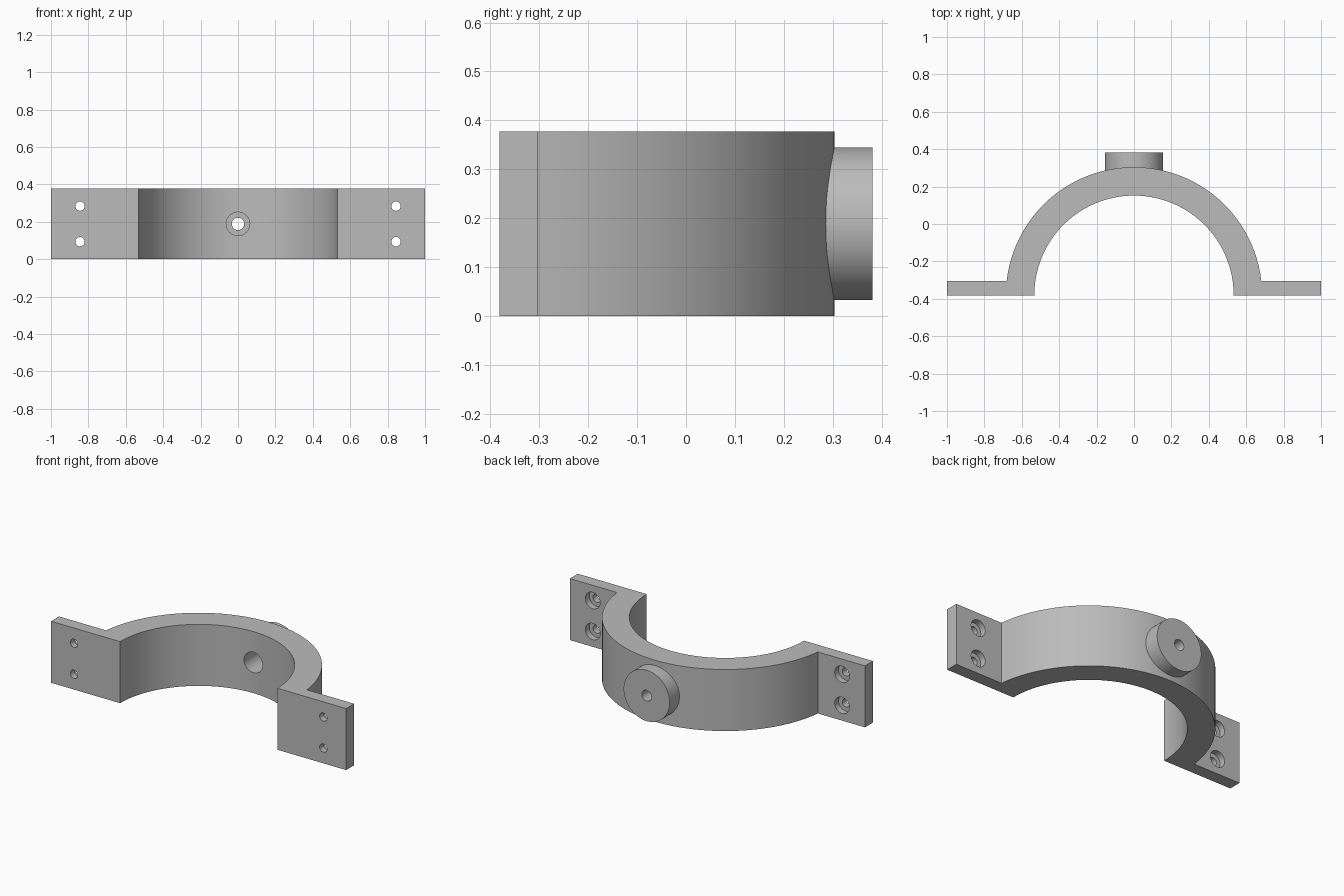
import bpy, bmesh, math
from mathutils import Matrix

if "Cube" in bpy.data.objects:
    bpy.data.objects.remove(bpy.data.objects["Cube"], do_unlink=True)

HEIGHT = 0.377
FRONT, BACK = -0.381, 0.381
INNER, OUTER = 0.533, 0.685
FLANGE_BACK = FRONT + 0.077
MID = HEIGHT / 2

grey = bpy.data.materials.new("plain_grey")
grey.use_nodes = True
colour = (0.5, 0.5, 0.5, 1)
grey.diffuse_color = colour
grey.node_tree.nodes["Principled BSDF"].inputs["Base Color"].default_value = colour


def make_object(name, bm):
    bmesh.ops.recalc_face_normals(bm, faces=bm.faces)
    mesh = bpy.data.meshes.new(name)
    bm.to_mesh(mesh)
    bm.free()
    mesh.materials.append(grey)
    ob = bpy.data.objects.new(name, mesh)
    bpy.context.collection.objects.link(ob)
    return ob


def y_cylinder(name, x, z, radius, y0, y1, sides):
    bm = bmesh.new()
    place = Matrix.Translation((x, (y0 + y1) / 2, z)) @ Matrix.Rotation(math.pi / 2, 4, "X")
    bmesh.ops.create_cone(bm, cap_ends=True, segments=sides, radius1=radius,
                          radius2=radius, depth=y1 - y0, matrix=place)
    return make_object(name, bm)


def arc(radius, start, end, steps=48):
    for i in range(steps + 1):
        a = start + (end - start) * i / steps
        yield radius * math.cos(a), FRONT + radius * math.sin(a)


def combine(target, other, operation):
    mod = target.modifiers.new(other.name, "BOOLEAN")
    mod.operation = operation
    mod.solver = "EXACT"
    mod.object = other
    bpy.context.view_layer.objects.active = target
    bpy.ops.object.modifier_apply(modifier=mod.name)
    bpy.data.objects.remove(other, do_unlink=True)


# Half-ring strap with a flange at each end, extruded upward
join = math.asin((FLANGE_BACK - FRONT) / OUTER)
outline = [(1, FRONT), (1, FLANGE_BACK)]
outline += arc(OUTER, join, math.pi - join)
outline += [(-1, FLANGE_BACK), (-1, FRONT)]
outline += arc(INNER, math.pi, 0)
bm = bmesh.new()
base = bm.faces.new([bm.verts.new((x, y, 0)) for x, y in outline])
top = bmesh.ops.extrude_face_region(bm, geom=[base])["geom"]
bmesh.ops.translate(bm, vec=(0, 0, HEIGHT),
                    verts=[v for v in top if isinstance(v, bmesh.types.BMVert)])
clamp = make_object("half_clamp", bm)

# Round boss on the crown, with a stepped bore from the inside
combine(clamp, y_cylinder("boss", 0, MID, 0.156, 0.22, BACK, 64), "UNION")
combine(clamp, y_cylinder("bore", 0, MID, 0.033, 0, 0.5, 32), "DIFFERENCE")
combine(clamp, y_cylinder("wide_bore", 0, MID, 0.063, 0, 0.3, 32), "DIFFERENCE")

# Counterbored bolt holes in the flanges
for x in (-0.845, 0.845):
    for z in (MID - 0.095, MID + 0.095):
        combine(clamp, y_cylinder("bolt_hole", x, z, 0.025, -0.5, -0.2, 24), "DIFFERENCE")
        combine(clamp, y_cylinder("bolt_recess", x, z, 0.05, FLANGE_BACK - 0.038, -0.2, 32),
                "DIFFERENCE")

bpy.ops.object.select_all(action="DESELECT")
clamp.select_set(True)
bpy.context.view_layer.objects.active = clamp
bpy.ops.object.shade_smooth_by_angle(angle=math.radians(30))
